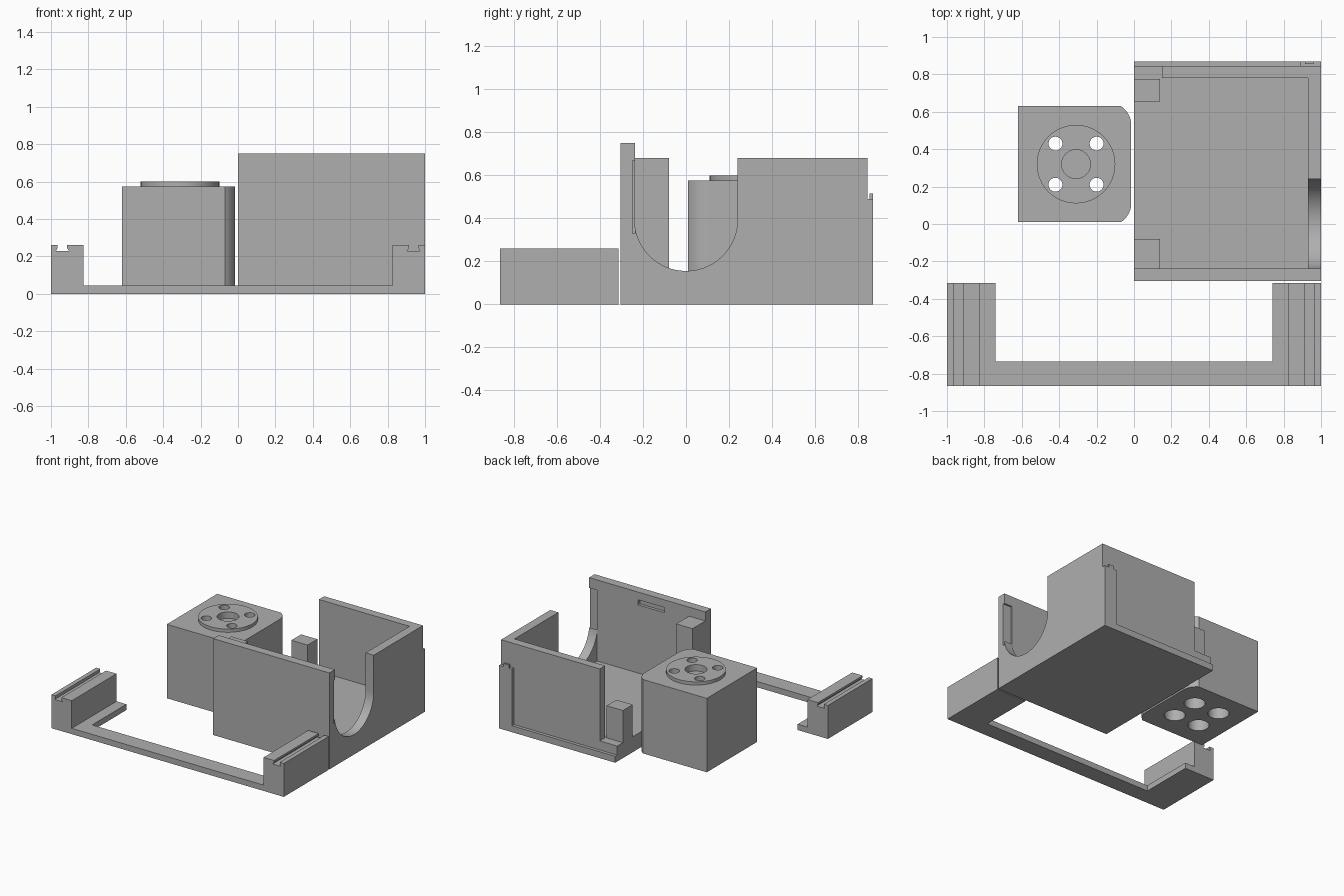
import bpy, bmesh, math
from mathutils import Vector

if "Cube" in bpy.data.objects:
    bpy.data.objects.remove(bpy.data.objects["Cube"])

grey = bpy.data.materials.new("plain grey")
grey.diffuse_color = (0.43, 0.43, 0.43, 1)
grey.use_nodes = True
grey.node_tree.nodes["Principled BSDF"].inputs["Base Color"].default_value = grey.diffuse_color


def prism(name, pts, lo, hi, axis="z"):
    """Extrude a closed 2D outline along an axis from lo to hi."""
    place = {"z": lambda a, b, c: (a, b, c),
             "y": lambda a, b, c: (a, c, b),
             "x": lambda a, b, c: (c, a, b)}[axis]
    bm = bmesh.new()
    face = bm.faces.new([bm.verts.new(place(a, b, lo)) for a, b in pts])
    ext = bmesh.ops.extrude_face_region(bm, geom=[face])
    shift = Vector(place(0, 0, hi - lo))
    bmesh.ops.translate(bm, vec=shift,
                        verts=[v for v in ext["geom"] if isinstance(v, bmesh.types.BMVert)])
    bmesh.ops.recalc_face_normals(bm, faces=bm.faces)
    mesh = bpy.data.meshes.new(name)
    bm.to_mesh(mesh)
    bm.free()
    mesh.materials.append(grey)
    ob = bpy.data.objects.new(name, mesh)
    bpy.context.collection.objects.link(ob)
    return ob


def box(name, x0, x1, y0, y1, z0, z1):
    return prism(name, [(x0, y0), (x1, y0), (x1, y1), (x0, y1)], z0, z1)


def arc(cx, cy, r, a0, a1, n):
    return [(cx + r * math.cos(math.radians(a0 + (a1 - a0) * i / n)),
             cy + r * math.sin(math.radians(a0 + (a1 - a0) * i / n))) for i in range(n + 1)]


def cylinder(name, cx, cy, r, z0, z1):
    return prism(name, arc(cx, cy, r, 0, 360, 48)[:-1], z0, z1)


def cut(ob, cutters):
    bpy.context.view_layer.objects.active = ob
    for c in cutters:
        mod = ob.modifiers.new("cut", "BOOLEAN")
        mod.operation, mod.solver, mod.object = "DIFFERENCE", "EXACT", c
        bpy.ops.object.modifier_apply(modifier=mod.name)


def smooth(ob):
    bpy.ops.object.select_all(action="DESELECT")
    ob.select_set(True)
    bpy.context.view_layer.objects.active = ob
    bpy.ops.object.shade_smooth_by_angle(angle=math.radians(25))


# U-shaped bracket plate
prism("bracket_plate", [(-1, -0.865), (1, -0.865), (1, -0.315), (0.74, -0.315), (0.74, -0.735),
                        (-0.74, -0.735), (-0.74, -0.315), (-1, -0.315)], 0, 0.045)

# Grooved rails at both ends of the bracket
rail = [(1, 0.045), (1, 0.26), (0.965, 0.26), (0.965, 0.245), (0.972, 0.23),
        (0.903, 0.23), (0.915, 0.245), (0.915, 0.26), (0.825, 0.26), (0.825, 0.045)]
for side, s in (("left", -1), ("right", 1)):
    prism(side + "_rail", [(s * x, z) for x, z in rail], -0.865, -0.315, "y")

# Square block with rounded corners on one side, and a raised disc
CX, CY = -0.31, 0.32
outline = ([(-0.62, 0.01)] + arc(-0.133, 0.11, 0.118, -58, 0, 10)
           + arc(-0.133, 0.53, 0.118, 0, 58, 10) + [(-0.62, 0.63)])
block = prism("mount_block", outline, 0, 0.575)
disc = cylinder("mount_disc", CX, CY, 0.21, 0.575, 0.6)

# Blind centre hole, four screw holes, wide bores from below
tools = [cylinder("centre_cutter", CX, CY, 0.077, 0.55, 0.7)]
for dx in (-0.11, 0.11):
    for dy in (-0.11, 0.11):
        tools.append(cylinder("screw_cutter", CX + dx, CY + dy, 0.037, -0.1, 0.7))
        tools.append(cylinder("bore_cutter", CX + dx, CY + dy, 0.075, -0.1, 0.48))
cut(block, tools)
cut(disc, tools)
smooth(block)
smooth(disc)

# Housing floor and front wall
box("housing_floor", 0, 1, -0.305, 0.845, 0, 0.12)
front = box("front_wall", 0, 1, -0.305, -0.237, 0.12, 0.75)
recesses = [box("slot_cutter", 0.35, 0.58, -0.26, -0.2, 0.65, 0.69),
            box("end_cutter", 0.93, 1.1, -0.25, -0.2, 0.33, 0.67)]
cut(front, recesses)

# Side wall with a round-bottomed opening
side = ([(-0.237, 0.12), (0.845, 0.12), (0.845, 0.68), (0.24, 0.68)]
        + arc(0, 0.395, 0.24, 0, -172, 32) + [(-0.237, 0.36)])
smooth(prism("side_wall", side, 0.93, 1, "x"))

# Back wall, its raised rim and hook
box("back_wall", 0.15, 0.93, 0.78, 0.845, 0.12, 0.68)
box("back_lip", 0, 1, 0.845, 0.87, 0, 0.05)
box("back_strip", 0.89, 1, 0.845, 0.87, 0.05, 0.49)
box("back_hook", 0.915, 0.96, 0.855, 0.87, 0.49, 0.515)

# Corner posts on the open side
box("front_post", 0, 0.14, -0.237, -0.08, 0.12, 0.68)
box("back_post", 0, 0.14, 0.655, 0.775, 0.12, 0.37)

# Remove the cutters
for c in tools + recesses:
    bpy.data.objects.remove(c, do_unlink=True)
